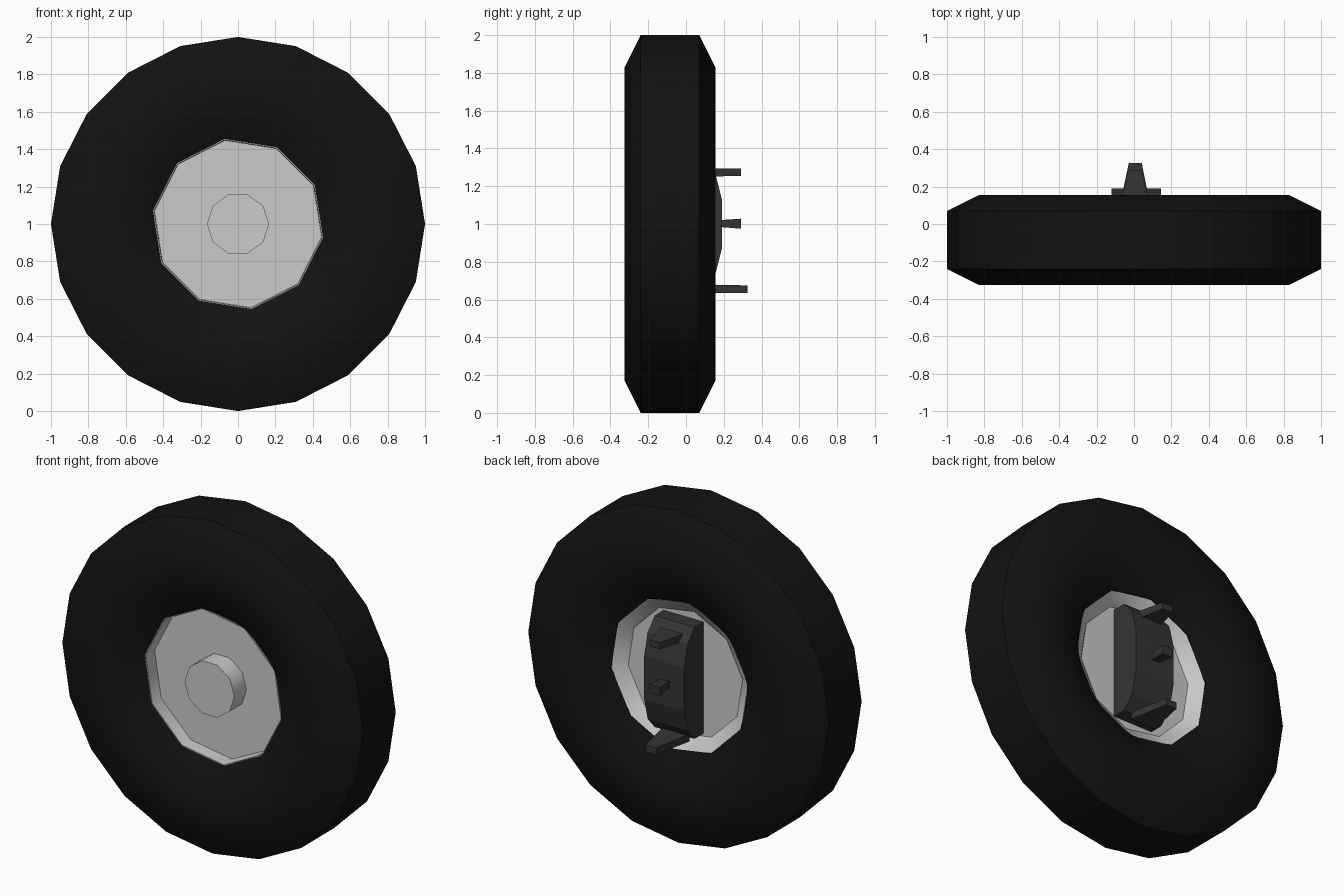
import bpy, bmesh
from math import cos, sin, radians, tau
from mathutils import Vector

if "Cube" in bpy.data.objects:
    bpy.data.objects.remove(bpy.data.objects["Cube"])

CENTRE_Z = 1.0


def material(name, v):
    m = bpy.data.materials.new(name)
    m.diffuse_color = (v, v, v, 1)
    m.use_nodes = True
    m.node_tree.nodes["Principled BSDF"].inputs["Base Color"].default_value = m.diffuse_color
    return m


def finish(name, bm, mat=None, smooth=None):
    bmesh.ops.remove_doubles(bm, verts=bm.verts, dist=1e-5)
    bmesh.ops.recalc_face_normals(bm, faces=bm.faces)
    me = bpy.data.meshes.new(name)
    bm.to_mesh(me)
    bm.free()
    ob = bpy.data.objects.new(name, me)
    bpy.context.collection.objects.link(ob)
    if mat:
        me.materials.append(mat)
    if smooth:
        shade(ob, smooth)
    return ob


def activate(ob):
    bpy.ops.object.select_all(action='DESELECT')
    ob.select_set(True)
    bpy.context.view_layer.objects.active = ob


def shade(ob, angle):
    activate(ob)
    bpy.ops.object.shade_smooth_by_angle(angle=radians(angle))


def lathe(name, profile, sides, phase=0, closed=False, mat=None, smooth=None):
    """Revolve (radius, y) points around the wheel axle."""
    bm = bmesh.new()
    rings = []
    for i in range(sides):
        a = radians(phase) + tau * i / sides
        rings.append([bm.verts.new((r * cos(a), y, CENTRE_Z + r * sin(a))) for r, y in profile])
    n = len(profile)
    for i in range(sides):
        p, q = rings[i], rings[(i + 1) % sides]
        for j in range(n if closed else n - 1):
            k = (j + 1) % n
            if profile[j][0] == 0:
                bm.faces.new((p[j], p[k], q[k]))
            elif profile[k][0] == 0:
                bm.faces.new((p[j], p[k], q[j]))
            else:
                bm.faces.new((p[j], p[k], q[k], q[j]))
    return finish(name, bm, mat, smooth)


def taper_block(name, y0, y1, base, tip, mat):
    """Block along y; base and tip are (x0, x1, z0, z1) rectangles."""
    bm = bmesh.new()
    for y, (xa, xb, za, zb) in ((y0, base), (y1, tip)):
        for x in (xa, xb):
            for z in (za, zb):
                bm.verts.new((x, y, z))
    bmesh.ops.convex_hull(bm, input=bm.verts)
    bmesh.ops.dissolve_limit(bm, angle_limit=0.01, verts=bm.verts, edges=bm.edges)
    return finish(name, bm, mat)


rubber = material("rubber", 0.006)
dark = material("dark_metal", 0.035)

# Tyre: chunky 20-sided ring with a ten-sided opening
tyre = lathe("tyre", [(1, -.24), (.83, -.325), (.63, -.325), (.41, -.21),
                      (.41, .04), (.63, .155), (.83, .155), (1, .07)],
             20, closed=True, mat=rubber)
cutter = lathe("opening_cutter", [(0, -.5), (.46, -.5), (.46, .5), (0, .5)], 10, phase=-9)
cutter.hide_render = True
cut = tyre.modifiers.new("opening", 'BOOLEAN')
cut.operation = 'DIFFERENCE'
cut.solver = 'EXACT'
cut.object = cutter
activate(tyre)
bpy.ops.object.modifier_apply(modifier=cut.name)
bpy.data.objects.remove(cutter)
shade(tyre, 40)

# Rim: recessed disc in front, stepped dish behind
lathe("rim", [(0, -.155), (.452, -.155), (.455, -.235), (.46, -.235),
              (.46, .06), (.40, .02), (.385, .005), (0, .005)],
      10, phase=-9, smooth=40)

# Front hub cap
lathe("hub_cap", [(0, -.27), (.166, -.27), (.166, -.15), (0, -.15)], 10, smooth=40)

# Rear mounting plate: bent profile extruded across x
half = [(.19, .13), (.157, .26), (.09, .335), (.003, .335)]
profile = half + [(y, -z) for y, z in reversed(half)]
bm = bmesh.new()
face = bm.faces.new([bm.verts.new((-.12, y, CENTRE_Z + z)) for y, z in profile])
ext = bmesh.ops.extrude_face_region(bm, geom=[face])
bmesh.ops.translate(bm, vec=Vector((.265, 0, 0)),
                    verts=[v for v in ext["geom"] if isinstance(v, bmesh.types.BMVert)])
finish("mounting_plate", bm, dark)

# Rear lugs: top, middle and bottom
taper_block("top_lug", .08, .29, (-.08, .09, 1.25, 1.295), (-.03, .04, 1.255, 1.295), dark)
taper_block("axle_stub", .17, .29, (-.02, .03, .985, 1.02), (-.03, .04, .975, 1.028), dark)
taper_block("bottom_lug", .08, .325, (-.08, .09, .635, .68), (-.028, .042, .635, .675), dark)
